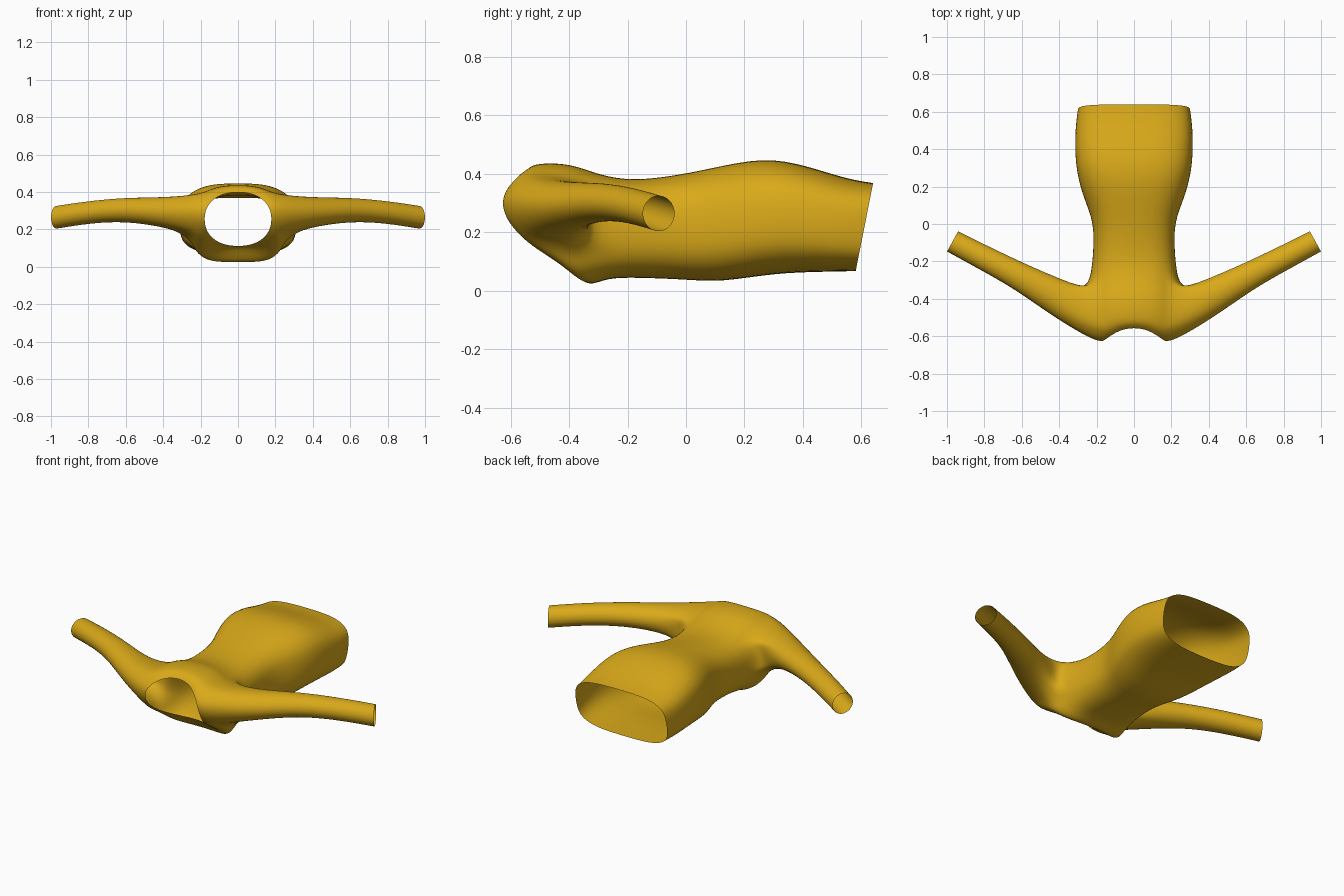
import bpy, bmesh, math
from mathutils import Vector

if "Cube" in bpy.data.objects:
    bpy.data.objects.remove(bpy.data.objects["Cube"])

# Torso rings from hem to neck:
# y back, y front, z back, z front, half width, side push along y, squareness
RINGS = [
    (.64, .58, .37, .067, .302, 0, .6),
    (.54, .48, .385, .065, .317, 0, .65),
    (.33, .30, .458, .06, .318, 0, .7),
    (.18, .12, .443, .028, .277, 0, .75),
    (.02, 0, .405, .038, .213, 0, .75),
    (-.18, -.17, .374, .045, .220, 0, .75),
    (-.30, -.27, .40, .025, .240, -.06, .75),
    (-.37, -.33, .428, -.006, .260, -.07, .75),
    (-.43, -.36, .438, .03, .262, -.10, .8),
    (-.49, -.38, .438, .06, .250, -.125, .8),
    (-.53, -.40, .43, .085, .225, -.15, .85),
    (-.555, -.42, .40, .11, .180, -.13, .9),
]
# Sleeve rings: centre x, y, z, horizontal radius, vertical radius
SLEEVE = [
    (.37, -.415, .29, .105, .083),
    (.60, -.285, .308, .074, .064),
    (.80, -.182, .292, .067, .061),
    (.970, -.093, .265, .063, .062),
]
COLS = 12                      # strips from front centre to back centre
ARM_R, ARM_C = (6, 10), (5, 9)  # armhole range in rings and columns

bm = bmesh.new()


def power(v, p):
    return math.copysign(abs(v) ** p, v)


def torso_point(ring, col):
    yb, yf, zb, zf, w, push, p = ring
    a = math.pi * (col / COLS - .5)
    c = 0 if col in (0, COLS) else math.cos(a)
    s = power(math.sin(a), p)
    t = (s + 1) / 2
    y = yf + (yb - yf) * t + push * c * c
    z = zf + (zb - zf) * t
    if push and s < 0 and ring is not RINGS[-1]:   # hollow between the chest sides
        z += .02 * max(0, -math.sin(a)) ** 8
    return Vector((w * power(c, p), y, z))


# Half torso, leaving out the armhole
grid = [[bm.verts.new(torso_point(r, c)) for c in range(COLS + 1)] for r in RINGS]
for r in range(len(RINGS) - 1):
    for c in range(COLS):
        if ARM_R[0] <= r < ARM_R[1] and ARM_C[0] <= c < ARM_C[1]:
            continue
        bm.faces.new((grid[r][c], grid[r][c + 1], grid[r + 1][c + 1], grid[r + 1][c]))

# Armhole border, in order
r0, r1 = ARM_R
c0, c1 = ARM_C
loop = ([grid[r0][c] for c in range(c0, c1)] + [grid[r][c1] for r in range(r0, r1)]
        + [grid[r1][c] for c in range(c1, c0, -1)] + [grid[r][c0] for r in range(r1, r0, -1)])
n = len(loop)

# Sleeve grown out of the armhole; the first border vertex is rear-bottom
u = Vector((-.48, .877, 0))
prev = loop
for x, y, z, ru, rv in SLEEVE:
    ring = []
    for i in range(n):
        a = -math.pi / 4 + 2 * math.pi * i / n
        ring.append(bm.verts.new(Vector((x, y, z)) + u * ru * math.cos(a)
                                 + Vector((0, 0, rv * math.sin(a)))))
    for i in range(n):
        j = (i + 1) % n
        bm.faces.new((prev[i], prev[j], ring[j], ring[i]))
    prev = ring

bmesh.ops.recalc_face_normals(bm, faces=bm.faces)
# Make sure the normals face outward (hem side strip points to +x)
bm.faces.ensure_lookup_table()
if bm.faces[COLS // 2].normal.x < 0:
    bmesh.ops.reverse_faces(bm, faces=bm.faces)
for f in bm.faces:
    f.smooth = True

mesh = bpy.data.meshes.new("shirt")
bm.to_mesh(mesh)
bm.free()
shirt = bpy.data.objects.new("shirt", mesh)
bpy.context.collection.objects.link(shirt)

mirror = shirt.modifiers.new("mirror", 'MIRROR')
mirror.use_clip = True
mirror.merge_threshold = .002
smooth = shirt.modifiers.new("smooth", 'SUBSURF')
smooth.levels = smooth.render_levels = 2

# Mustard cloth
mat = bpy.data.materials.new("mustard_cloth")
mat.diffuse_color = (.70, .40, .01, 1)
mat.use_nodes = True
mat.node_tree.nodes["Principled BSDF"].inputs["Base Color"].default_value = mat.diffuse_color
mesh.materials.append(mat)
